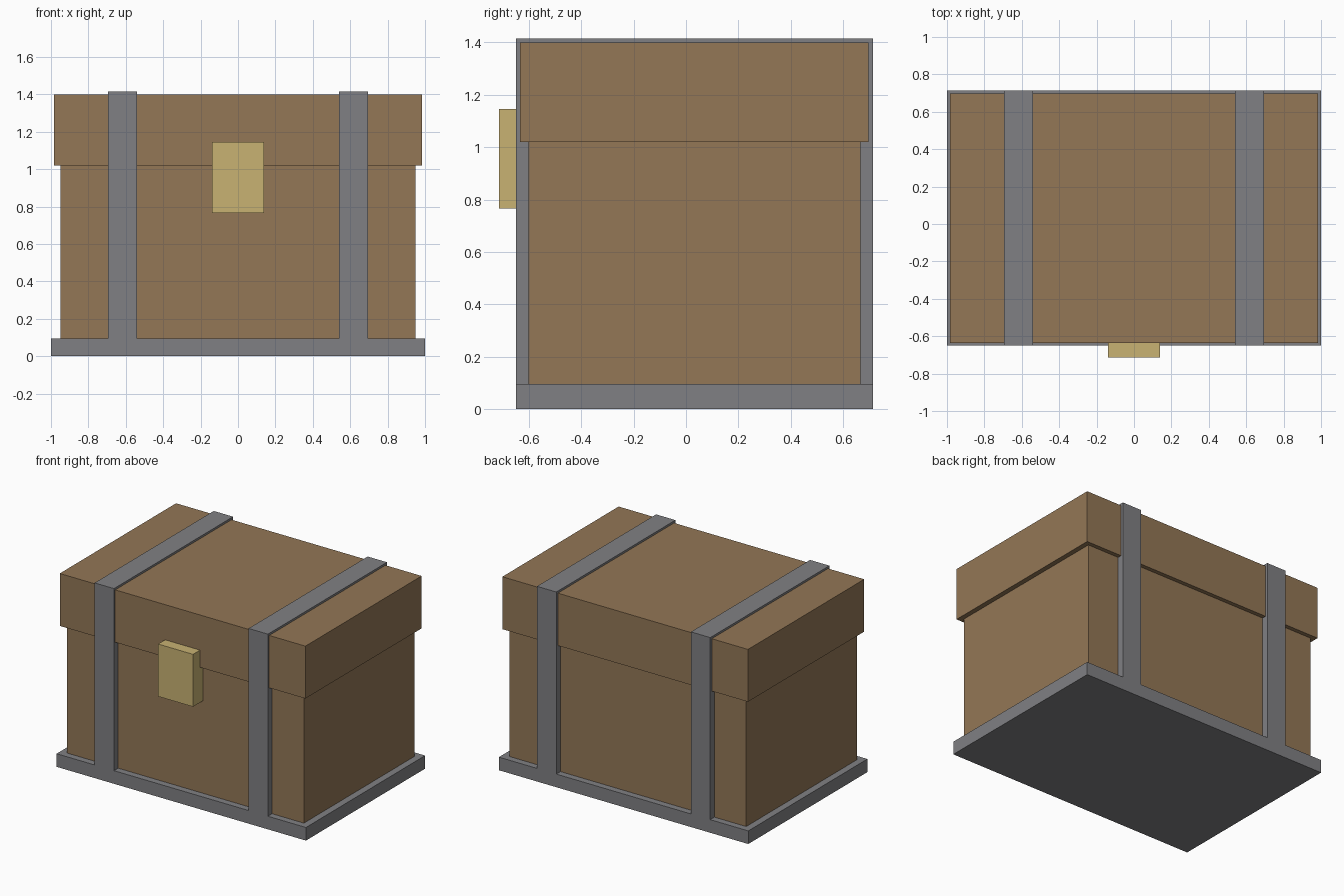
import bpy
import bmesh

default = bpy.data.objects.get("Cube")
if default:
    bpy.data.objects.remove(default, do_unlink=True)


def material(name, colour):
    mat = bpy.data.materials.new(name)
    mat.use_nodes = True
    mat.diffuse_color = (*colour, 1)
    mat.node_tree.nodes["Principled BSDF"].inputs["Base Color"].default_value = (*colour, 1)
    return mat


wood = material("brown wood", (0.292, 0.184, 0.093))
iron = material("grey iron", (0.216, 0.216, 0.227))
brass = material("pale brass", (0.578, 0.445, 0.171))


def finish(name, bm, mat):
    bmesh.ops.recalc_face_normals(bm, faces=bm.faces)
    mesh = bpy.data.meshes.new(name)
    bm.to_mesh(mesh)
    bm.free()
    mesh.materials.append(mat)
    obj = bpy.data.objects.new(name, mesh)
    bpy.context.collection.objects.link(obj)


def box(name, x, y, z, mat):
    """Box spanning the (low, high) range given on each axis."""
    bm = bmesh.new()
    bmesh.ops.create_cube(bm, size=1)
    for v in bm.verts:
        v.co = [r[0] if c < 0 else r[1] for c, r in zip(v.co, (x, y, z))]
    finish(name, bm, mat)


def band(name, x, profile, mat):
    """Extrude a (y, z) profile across the x range."""
    bm = bmesh.new()
    face = bm.faces.new([bm.verts.new((x[0], y, z)) for y, z in profile])
    new = bmesh.ops.extrude_face_region(bm, geom=[face])["geom"]
    for v in new:
        if isinstance(v, bmesh.types.BMVert):
            v.co.x = x[1]
    finish(name, bm, mat)


# Iron base and wooden chest
front, back, base_top, strap_top = -0.65, 0.715, 0.095, 1.415
box("base_plate", (-1, 1), (front, back), (0, base_top), iron)
box("chest_body", (-0.95, 0.95), (-0.602, 0.667), (base_top, 1.02), wood)
box("chest_lid", (-0.985, 0.985), (-0.635, 0.697), (1.02, 1.4), wood)

# Straps wrapping over the chest, inner side sunk into the wood
strap = [(front, base_top), (front, strap_top), (back, strap_top), (back, base_top),
         (0.64, base_top), (0.64, 1.37), (-0.58, 1.37), (-0.58, base_top)]
for name, x in (("left_strap", (0.54, 0.695)), ("right_strap", (-0.695, -0.54))):
    band(name, x, strap, iron)

# Lock plate, bridging the lid and the body
box("lock", (-0.14, 0.14), (-0.715, -0.59), (0.765, 1.145), brass)
